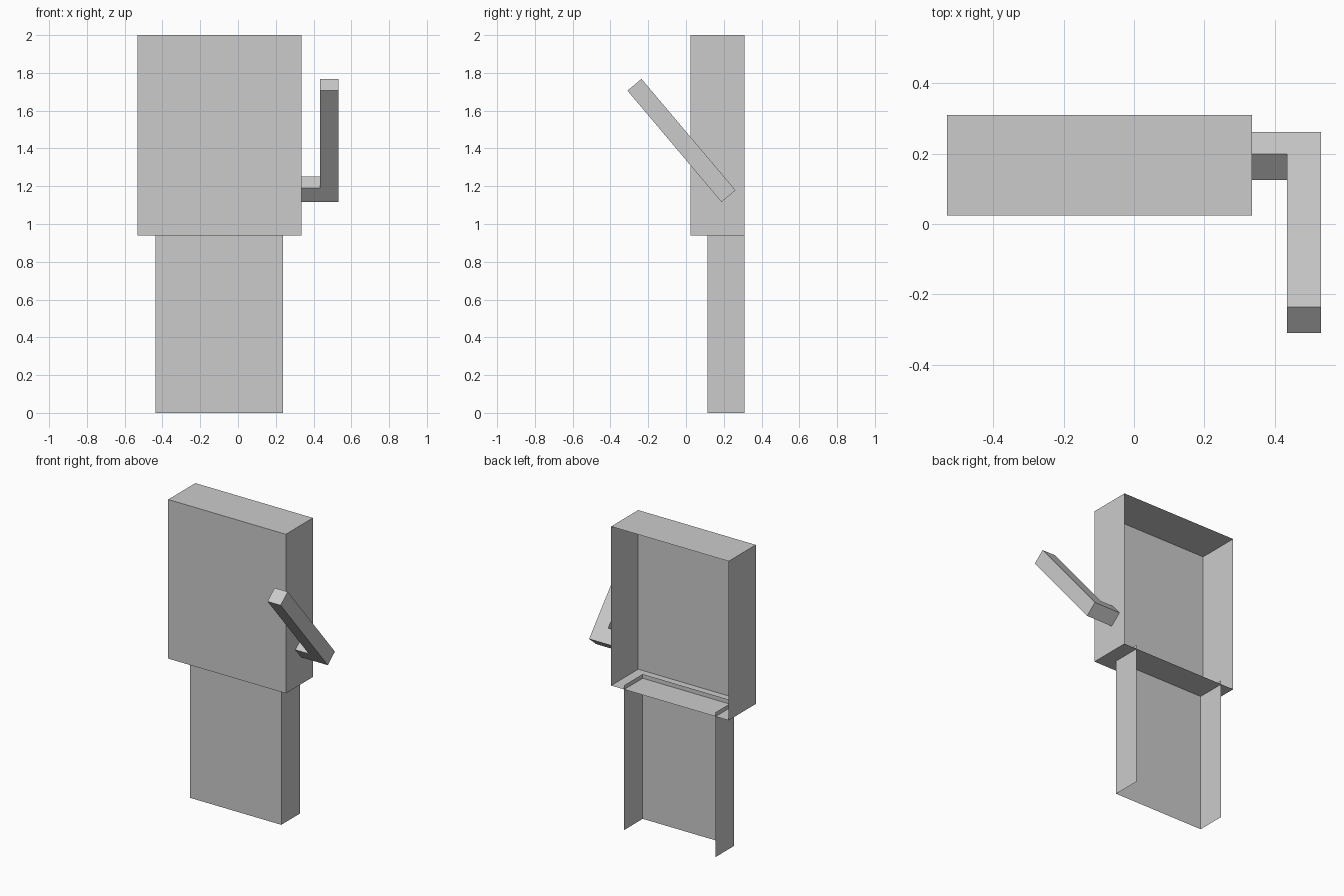
import bpy, bmesh
from mathutils import Vector

if "Cube" in bpy.data.objects:
    bpy.data.objects.remove(bpy.data.objects["Cube"])


def finish(name, bm):
    mesh = bpy.data.meshes.new(name)
    bm.to_mesh(mesh)
    bm.free()
    obj = bpy.data.objects.new(name, mesh)
    bpy.context.collection.objects.link(obj)
    return obj


def open_box(name, lo, hi, open_sides):
    """Box from corner to corner, with faces removed along the given normals."""
    lo, hi = Vector(lo), Vector(hi)
    bm = bmesh.new()
    bmesh.ops.create_cube(bm, size=1)
    bm.normal_update()
    doomed = [f for f in bm.faces
              if any(f.normal.dot(Vector(s)) > 0.9 for s in open_sides)]
    bmesh.ops.delete(bm, geom=doomed, context='FACES')
    bmesh.ops.scale(bm, vec=hi - lo, verts=bm.verts)
    bmesh.ops.translate(bm, vec=(lo + hi) / 2, verts=bm.verts)
    return finish(name, bm)


BACK, UP, DOWN = (0, 1, 0), (0, 0, 1), (0, 0, -1)

# Upper shell, open at the back
open_box("upper_shell", (-0.532, 0.024, 0.938), (0.336, 0.31, 2.0), [BACK])

# Lower sleeve: front and two sides, rising slightly through the shell floor
open_box("lower_sleeve", (-0.436, 0.115, 0.0), (0.239, 0.31, 0.966), [BACK, UP, DOWN])

# Crank handle: L profile in the tilted plane, extruded across its thickness
corner = Vector((0, 0.188, 1.116))
along = Vector((0, -0.645, 0.764))
across = Vector((0, 0.764, 0.645)) * 0.097
profile = [(0.336, 0), (0.532, 0), (0.532, 0.772),
           (0.435, 0.772), (0.435, 0.097), (0.336, 0.097)]
bm = bmesh.new()
face = bm.faces.new([bm.verts.new(corner + along * u + Vector((x, 0, 0)))
                     for x, u in profile])
result = bmesh.ops.extrude_face_region(bm, geom=[face], use_keep_orig=True)
bmesh.ops.translate(bm, vec=across,
                    verts=[v for v in result["geom"] if isinstance(v, bmesh.types.BMVert)])
bmesh.ops.recalc_face_normals(bm, faces=bm.faces)
finish("handle", bm)
